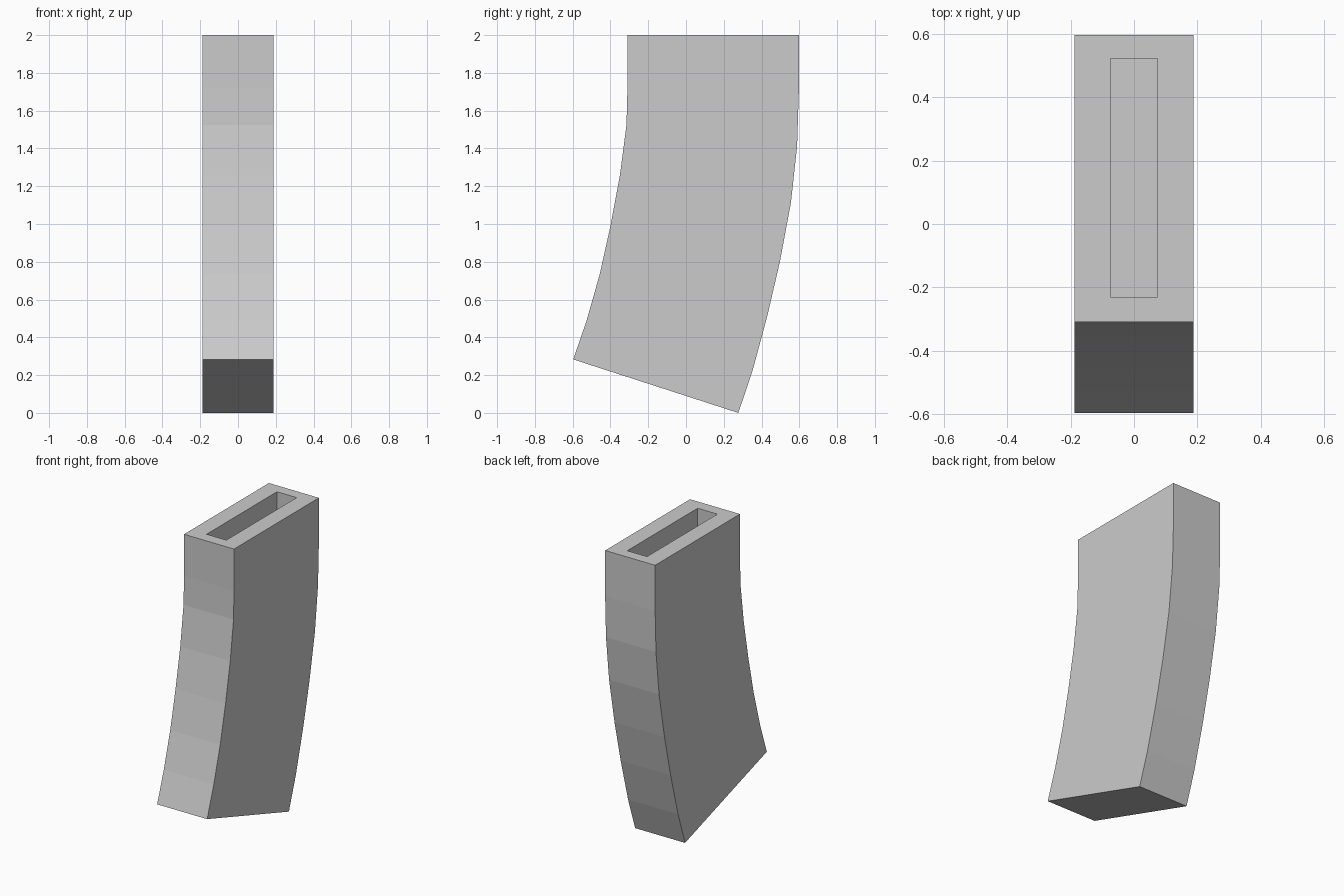
import bpy, bmesh

if "Cube" in bpy.data.objects:
    bpy.data.objects.remove(bpy.data.objects["Cube"])

HALF_W = 0.187

# Side profile as matching (front y, z) and (back y, z) stations, top to bottom
stations = [
    ((-0.31, 2.00), (0.597, 2.00)),
    ((-0.31, 1.72), (0.597, 1.69)),
    ((-0.315, 1.525), (0.588, 1.41)),
    ((-0.35, 1.257), (0.555, 1.11)),
    ((-0.40, 0.99), (0.497, 0.80)),
    ((-0.457, 0.733), (0.431, 0.515)),
    ((-0.526, 0.49), (0.352, 0.222)),
    ((-0.597, 0.283), (0.277, 0.0)),
]

bm = bmesh.new()

# Curved body: loft of rectangular rings
rings = []
for (fy, fz), (by, bz) in stations:
    corners = [(-HALF_W, fy, fz), (HALF_W, fy, fz), (HALF_W, by, bz), (-HALF_W, by, bz)]
    rings.append([bm.verts.new(c) for c in corners])
for a, b in zip(rings, rings[1:]):
    for i in range(4):
        j = (i + 1) % 4
        bm.faces.new((a[i], b[i], b[j], a[j]))
top = bm.faces.new(rings[0])
bm.faces.new(rings[-1][::-1])
bmesh.ops.recalc_face_normals(bm, faces=bm.faces)

# Slot in the top: inset rim, then a recessed floor
bmesh.ops.inset_individual(bm, faces=[top], thickness=0.05)
for v in top.verts:
    v.co.x = 0.074 if v.co.x > 0 else -0.074
    v.co.y = 0.522 if v.co.y > 0.14 else -0.23
floor = bmesh.ops.extrude_discrete_faces(bm, faces=[top])["faces"][0]
bmesh.ops.translate(bm, verts=floor.verts, vec=(0, 0, -0.28))

mesh = bpy.data.meshes.new("curved_case")
bm.to_mesh(mesh)
bm.free()
obj = bpy.data.objects.new("curved_case", mesh)
bpy.context.collection.objects.link(obj)
